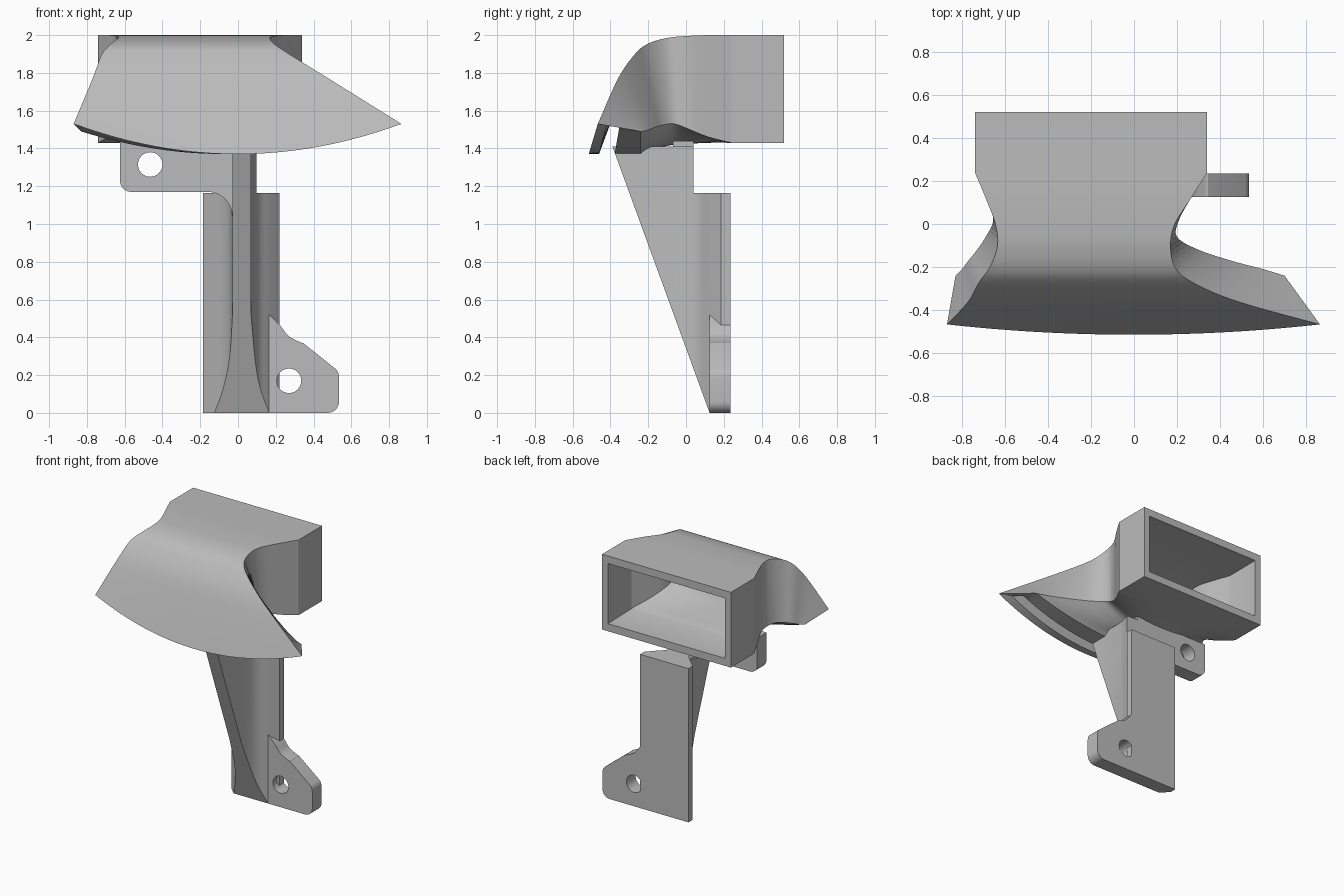
import bpy, bmesh, math
from mathutils import Vector

cube = bpy.data.objects.get("Cube")
if cube:
    bpy.data.objects.remove(cube, do_unlink=True)

GREY = bpy.data.materials.new("matte_grey")
GREY.use_nodes = True
GREY.diffuse_color = (0.5, 0.5, 0.5, 1)
GREY.node_tree.nodes["Principled BSDF"].inputs["Base Color"].default_value = (0.5, 0.5, 0.5, 1)


def finish(obj, angle=30):
    obj.data.materials.clear()
    obj.data.materials.append(GREY)
    bpy.ops.object.select_all(action="DESELECT")
    obj.select_set(True)
    bpy.context.view_layer.objects.active = obj
    bpy.ops.object.shade_smooth_by_angle(angle=math.radians(angle))


def mesh_object(name, bm):
    bmesh.ops.recalc_face_normals(bm, faces=bm.faces)
    mesh = bpy.data.meshes.new(name)
    bm.to_mesh(mesh)
    bm.free()
    obj = bpy.data.objects.new(name, mesh)
    bpy.context.collection.objects.link(obj)
    finish(obj)


def spline(rows, steps):
    """Catmull-Rom through rows of numbers."""
    pts = [Vector(r) for r in rows]
    pts = [pts[0]] + pts + [pts[-1]]
    out = []
    for a, b, c, d in zip(pts, pts[1:], pts[2:], pts[3:]):
        for i in range(steps):
            t = i / steps
            out.append(0.5 * (2 * b + (c - a) * t + (2 * a - 5 * b + 4 * c - d) * t * t
                              + (3 * b - a - 3 * c + d) * t ** 3))
    return out + [pts[-1]]


# Duct stations: upper y, z, left x, right x; lower y, z, left x, right x, mid z
BACK = (.52, 2, -.74, .34, .52, 1.43, -.74, .34, 1.43)
STATIONS = [
    (.24, 2, -.74, .34, .24, 1.43, -.74, .34, 1.43),
    (.12, 2, -.69, .265, .12, 1.46, -.69, .265, 1.43),
    (0, 1.995, -.645, .19, .02, 1.50, -.655, .21, 1.425),
    (-.1, 1.985, -.635, .17, -.06, 1.53, -.69, .2, 1.42),
    (-.2, 1.955, -.67, .19, -.12, 1.525, -.73, .30, 1.41),
    (-.27, 1.90, -.72, .27, -.17, 1.51, -.77, .45, 1.40),
    (-.36, 1.77, -.77, .48, -.21, 1.495, -.80, .60, 1.39),
    (-.467, 1.53, -.87, .865, -.24, 1.49, -.83, .70, 1.37),
]
COLS = 24


def duct_ring(bm, row, f, lip, inner):
    """One closed cross-section; lip bows the nozzle edge downwards."""
    uy, uz, ul, ur, ly, lz, ll, lr, mid = row
    inset = 0.05 if inner else 0
    upper, lower = [], []
    for i in range(COLS + 1):
        t = i / COLS
        bow = 1 - (2 * t - 1) ** 2
        top = Vector((ul + inset + (ur - ul - 2 * inset) * t,
                      uy - .048 * bow * lip, uz - .16 * bow * lip))
        low = Vector((ll + inset + (lr - ll - 2 * inset) * t, ly, lz + (mid - lz) * bow))
        if inner:
            top, low = top.lerp(low, .1 + .1 * f), low.lerp(top, .1 + .4 * f)
        upper.append(top)
        lower.append(low)
    return [bm.verts.new(p) for p in upper + lower[::-1]]


def bridge(bm, a, b):
    n = len(a)
    for i in range(n):
        j = (i + 1) % n
        bm.faces.new((a[i], a[j], b[j], b[i]))


# Hollow duct with flared curved nozzle
bm = bmesh.new()
rows = [Vector(BACK)] + spline(STATIONS, 5)
shells = []
for inner in (False, True):
    rings = []
    for k, row in enumerate(rows):
        f = k / (len(rows) - 1)
        lip = max(0, (f - .86) / .14)
        rings.append(duct_ring(bm, row, f, lip, inner))
    for a, b in zip(rings, rings[1:]):
        bridge(bm, a, b)
    shells.append(rings)
for end in (0, -1):
    bridge(bm, shells[0][end], shells[1][end])
mesh_object("air_duct", bm)


# Support leg: back plate blended into a rib, cut by a sloping front plane
left_blend = spline([(-.03, -.06), (-.045, .02), (-.08, .08), (-.13, .13), (-.185, .185)], 4)
right_blend = spline([(.22, .185), (.165, .125), (.12, .08), (.093, .03), (.07, -.06)], 4)


def rib_prism(name, z0, z1, y_max):
    outline = [(-.03, -.5)] + [tuple(p) for p in left_blend]
    outline += [(-.185, .235), (.22, .235)] + [tuple(p) for p in right_blend] + [(.07, -.5)]
    bm = bmesh.new()
    face = bm.faces.new([bm.verts.new((x, y, z0)) for x, y in outline])
    ext = bmesh.ops.extrude_face_region(bm, geom=[face])
    moved = [v for v in ext["geom"] if isinstance(v, bmesh.types.BMVert)]
    bmesh.ops.translate(bm, verts=moved, vec=(0, 0, z1 - z0))
    cuts = [((0, .125, 0), (0, -1.37, -.5)), ((0, y_max, 0), (0, 1, 0))]
    for co, no in cuts:
        geom = bm.verts[:] + bm.edges[:] + bm.faces[:]
        cut = bmesh.ops.bisect_plane(bm, geom=geom, plane_co=co, plane_no=no, clear_outer=True)
        edges = [e for e in cut["geom_cut"] if isinstance(e, bmesh.types.BMEdge)]
        if edges:
            bmesh.ops.holes_fill(bm, edges=edges)
    mesh_object(name, bm)


rib_prism("support_leg", 0, 1.165, .3)
rib_prism("support_leg_neck", 1.165, 1.41, .04)


# Mounting ears: flat outlines with a round bolt hole
def arc(cx, cz, r, a0, a1, n=8):
    angles = [math.radians(a0 + (a1 - a0) * i / n) for i in range(n + 1)]
    return [(cx + r * math.cos(a), cz + r * math.sin(a)) for a in angles]


def ear(name, outline, hole, y0, y1):
    curve = bpy.data.curves.new(name, "CURVE")
    curve.dimensions = "2D"
    curve.fill_mode = "BOTH"
    curve.extrude = (y1 - y0) / 2
    for pts in (outline, arc(*hole, .065, 0, 345, 23)):
        sp = curve.splines.new("POLY")
        sp.points.add(len(pts) - 1)
        for p, (x, z) in zip(sp.points, pts):
            p.co = (x, z, 0, 1)
        sp.use_cyclic_u = True
    obj = bpy.data.objects.new(name, curve)
    bpy.context.collection.objects.link(obj)
    obj.location.y = (y0 + y1) / 2
    obj.rotation_euler.x = math.pi / 2
    bpy.ops.object.select_all(action="DESELECT")
    obj.select_set(True)
    bpy.context.view_layer.objects.active = obj
    bpy.ops.object.convert(target="MESH")
    finish(bpy.context.object)


ear("upper_ear",
    [(0, 1.44), (-.625, 1.44)] + arc(-.565, 1.23, .06, 180, 270)
    + arc(-.16, 1.04, .13, 90, 0) + [(0, 1.04)],
    (-.465, 1.315), -.07, .04)
ear("lower_ear",
    [(.165, 0)] + arc(.475, .06, .06, -90, 0) + arc(.475, .19, .06, 0, 45, 4)
    + [(.345, .37)] + [tuple(p) for p in spline([(.34, .37), (.27, .405), (.225, .46), (.165, .52)], 4)],
    (.27, .17), .125, .235)
